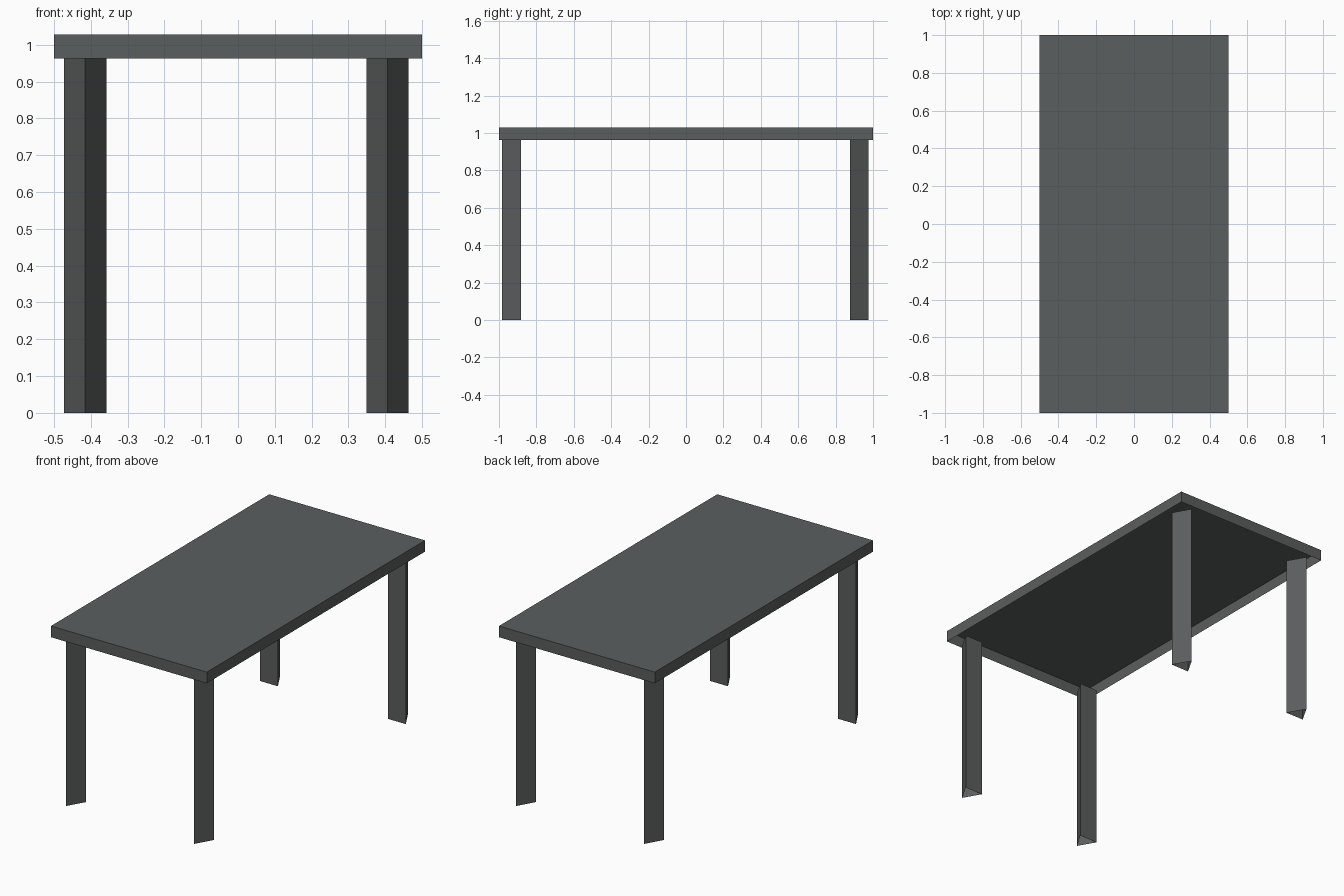
import bpy, bmesh
from mathutils import Matrix

if "Cube" in bpy.data.objects:
    bpy.data.objects.remove(bpy.data.objects["Cube"])

grey = bpy.data.materials.new("dark grey")
grey.diffuse_color = (0.105, 0.113, 0.113, 1)
grey.use_nodes = True
grey.node_tree.nodes["Principled BSDF"].inputs["Base Color"].default_value = grey.diffuse_color

TOP_Z, UNDER_Z = 1.028, 0.963


def finish(name, bm):
    mesh = bpy.data.meshes.new(name)
    bm.to_mesh(mesh)
    bm.free()
    mesh.materials.append(grey)
    obj = bpy.data.objects.new(name, mesh)
    bpy.context.collection.objects.link(obj)
    return obj


# table top: shallow tray, open on the underside
bm = bmesh.new()
height = TOP_Z - UNDER_Z
bmesh.ops.create_cube(bm, size=1, matrix=Matrix.Translation((0, 0, UNDER_Z + height / 2))
                      @ Matrix.Diagonal((1, 2, height, 1)))
under = [f for f in bm.faces if f.normal.z < -0.5]
bmesh.ops.delete(bm, geom=under, context='FACES_ONLY')
finish("table_top", bm)


# legs: hollow triangular prisms, sharp edge facing outwards along y
def leg(name, x, apex_y, base_y):
    bm = bmesh.new()
    outline = [(x, apex_y), (x + 0.0575, base_y), (x - 0.0575, base_y)]
    low = [bm.verts.new((px, py, 0)) for px, py in outline]
    high = [bm.verts.new((px, py, UNDER_Z)) for px, py in outline]
    for i in range(3):
        j = (i + 1) % 3
        face = [low[i], low[j], high[j], high[i]]
        bm.faces.new(face if apex_y < 0 else face[::-1])
    finish(name, bm)


for side, x in (("left", -0.415), ("right", 0.406)):
    leg("front_leg_" + side, x, -0.983, -0.883)
    leg("back_leg_" + side, x, 0.976, 0.876)
